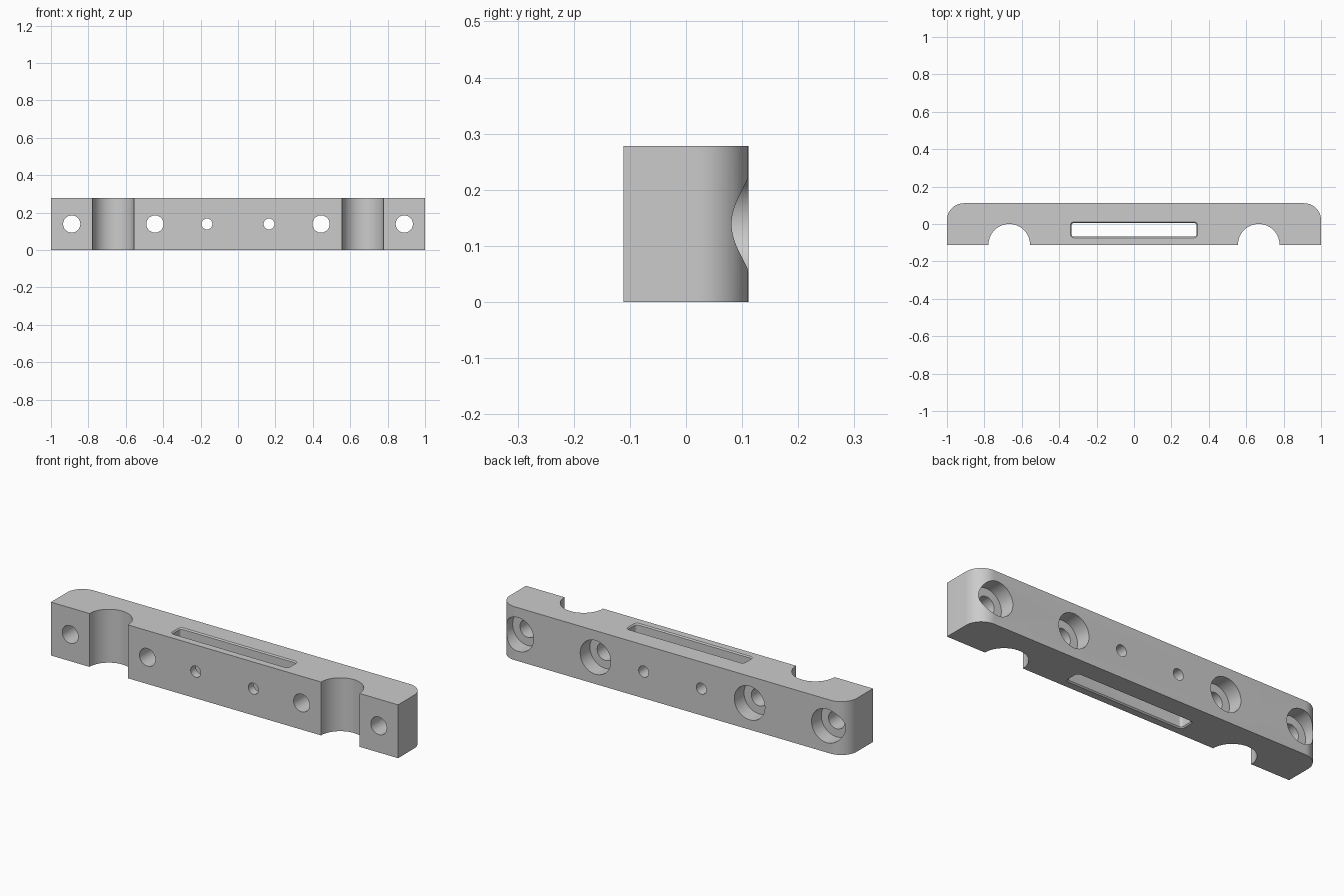
import bpy
import bmesh
from math import radians, cos, sin
from mathutils import Matrix, Vector

if "Cube" in bpy.data.objects:
    bpy.data.objects.remove(bpy.data.objects["Cube"])

HEIGHT, HALF_Y = 0.278, 0.111
CORNER, GROOVE_X, GROOVE_R = 0.09, 0.667, 0.111
MID_Z = HEIGHT / 2

grey = bpy.data.materials.new("plain grey")
grey.use_nodes = True
colour = (0.6, 0.6, 0.6, 1)
grey.diffuse_color = colour
grey.node_tree.nodes["Principled BSDF"].inputs["Base Color"].default_value = colour


def arc(cx, cy, r, start, end, steps):
    angles = [radians(start + (end - start) * i / steps) for i in range(steps + 1)]
    return [(cx + r * cos(a), cy + r * sin(a)) for a in angles]


def make_object(name, bm):
    bmesh.ops.recalc_face_normals(bm, faces=bm.faces)
    mesh = bpy.data.meshes.new(name)
    bm.to_mesh(mesh)
    bm.free()
    mesh.materials.append(grey)
    obj = bpy.data.objects.new(name, mesh)
    bpy.context.collection.objects.link(obj)
    return obj


def loft(name, rings):
    """Skin a list of (outline, z) rings and cap both ends."""
    bm = bmesh.new()
    loops = [[bm.verts.new((x, y, z)) for x, y in outline] for outline, z in rings]
    for low, high in zip(loops, loops[1:]):
        for i in range(len(low)):
            j = (i + 1) % len(low)
            bm.faces.new((low[i], low[j], high[j], high[i]))
    bm.faces.new(loops[0][::-1])
    bm.faces.new(loops[-1])
    return make_object(name, bm)


def bore(name, x, radius, y0, y1):
    """Cylinder along y, used as a cutter."""
    bm = bmesh.new()
    place = Matrix.Translation(Vector((x, (y0 + y1) / 2, MID_Z))) @ Matrix.Rotation(radians(90), 4, "X")
    bmesh.ops.create_cone(bm, cap_ends=True, segments=48, radius1=radius,
                          radius2=radius, depth=y1 - y0, matrix=place)
    return make_object(name, bm)


def slot_outline(grow):
    hx, hy, r, cy = 0.334, 0.037, 0.014, -0.031
    points = []
    for sx, sy, start in ((1, 1, 0), (-1, 1, 90), (-1, -1, 180), (1, -1, 270)):
        points += arc(sx * (hx - r), cy + sy * (hy - r), r + grow, start, start + 90, 6)
    return points


# Bar with two half-round grooves in front and rounded rear corners
outline = [(-1, -HALF_Y)]
for side in (-1, 1):
    outline += arc(side * GROOVE_X, -HALF_Y, GROOVE_R, 180, 0, 32)
outline.append((1, -HALF_Y))
outline += arc(1 - CORNER, HALF_Y - CORNER, CORNER, 0, 90, 16)
outline += arc(CORNER - 1, HALF_Y - CORNER, CORNER, 90, 180, 16)
bar = loft("clamp_bar", [(outline, 0), (outline, HEIGHT)])

# Vertical slot with a slightly eased rim
ease = 0.006
cutters = [loft("slot_cutter", [
    (slot_outline(2 * ease), -ease), (slot_outline(0), ease),
    (slot_outline(0), HEIGHT - ease), (slot_outline(2 * ease), HEIGHT + ease)])]

# Counterbored bolt holes and small pin holes
for side in (-1, 1):
    for x in (0.444, 0.889):
        cutters.append(bore("bolt_hole_cutter", side * x, 0.046, -0.2, 0.2))
        cutters.append(bore("counterbore_cutter", side * x, 0.088, 0.031, 0.2))
    cutters.append(bore("pin_hole_cutter", side * 0.166, 0.029, -0.2, 0.2))

for cutter in cutters:
    cutter.hide_render = True
    cut = bar.modifiers.new(cutter.name, "BOOLEAN")
    cut.operation = "DIFFERENCE"
    cut.solver = "EXACT"
    cut.object = cutter

# Bake the cuts, then remove the cutters
bpy.context.view_layer.update()
evaluated = bar.evaluated_get(bpy.context.evaluated_depsgraph_get())
result = bpy.data.meshes.new_from_object(evaluated)
bar.modifiers.clear()
bar.data = result
for cutter in cutters:
    bpy.data.objects.remove(cutter)

bpy.ops.object.select_all(action="DESELECT")
bar.select_set(True)
bpy.context.view_layer.objects.active = bar
bpy.ops.object.shade_smooth_by_angle(angle=radians(30))
